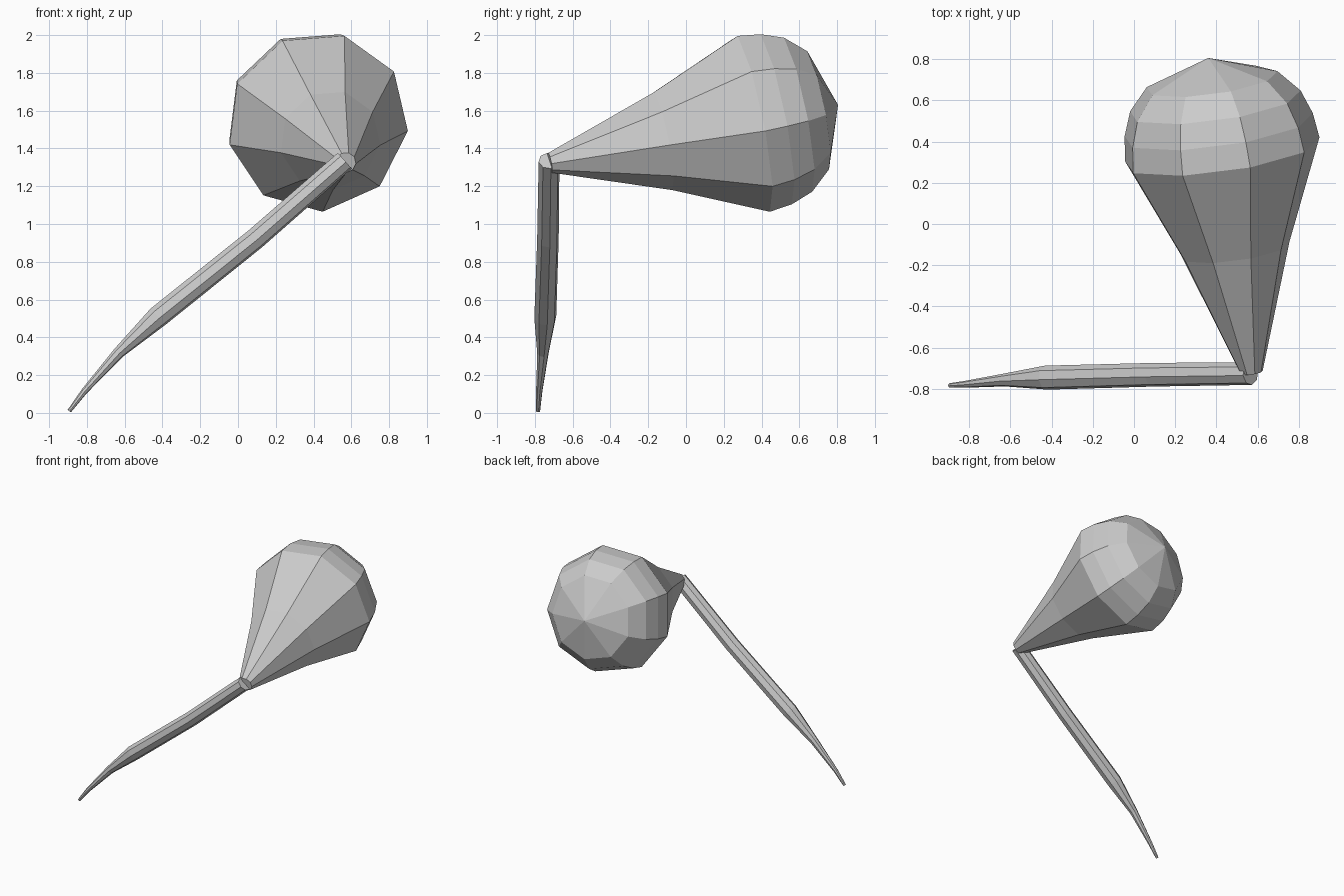
import bpy
import bmesh
from math import cos, sin, tau, radians
from mathutils import Vector

if "Cube" in bpy.data.objects:
    bpy.data.objects.remove(bpy.data.objects["Cube"])


def loft(name, rings, sides, phase=0.0, axis=None, apex=None):
    """Skin (centre, radius) rings; ring planes follow the axis or the path."""
    bm = bmesh.new()
    pts = [Vector(c) for c, _ in rings]
    loops = []
    for i, (c, r) in enumerate(rings):
        d = axis or (pts[min(i + 1, len(pts) - 1)] - pts[max(i - 1, 0)])
        d = d.normalized()
        # u is near +x and v near +z when the part points along +y
        ref = Vector((0, 0, 1)) if axis else Vector((0, 1, 0))
        v = (ref - d * ref.dot(d)).normalized()
        u = d.cross(v)
        loops.append([bm.verts.new(pts[i] + r * (cos(a) * u + sin(a) * v))
                      for a in (phase + tau * k / sides for k in range(sides))])
    for a, b in zip(loops, loops[1:]):
        for k in range(sides):
            n = (k + 1) % sides
            bm.faces.new((a[k], a[n], b[n], b[k]))
    bm.faces.new(loops[0])
    if apex:
        tip = bm.verts.new(apex)
        for k in range(sides):
            bm.faces.new((loops[-1][k], loops[-1][(k + 1) % sides], tip))
    else:
        bm.faces.new(loops[-1])
    bmesh.ops.recalc_face_normals(bm, faces=bm.faces)
    mesh = bpy.data.meshes.new(name)
    bm.to_mesh(mesh)
    bm.free()
    obj = bpy.data.objects.new(name, mesh)
    bpy.context.collection.objects.link(obj)
    return obj


# Upper leg: nine-sided bulb swelling from the joint to a domed end
joint = Vector((0.57, -0.72, 1.325))
end = Vector((0.36, 0.805, 1.63))
axis = (end - joint).normalized()
profile = [(0, 0.055), (0.61, 0.27), (1.097, 0.484),
           (1.22, 0.468), (1.34, 0.424), (1.452, 0.325)]
loft("upper_leg", [(joint + axis * t, r) for t, r in profile], 9,
     phase=radians(-5.5), axis=axis, apex=end)

# Lower leg: thin eight-sided rod tapering to the foot
loft("lower_leg", [
    ((0.565, -0.725, 1.335), 0.056),
    ((0.09, -0.731, 0.92), 0.058),
    ((-0.425, -0.745, 0.508), 0.059),
    ((-0.632, -0.757, 0.318), 0.031),
    ((-0.815, -0.777, 0.113), 0.017),
    ((-0.893, -0.783, 0.010), 0.011),
], 8, phase=radians(10))
